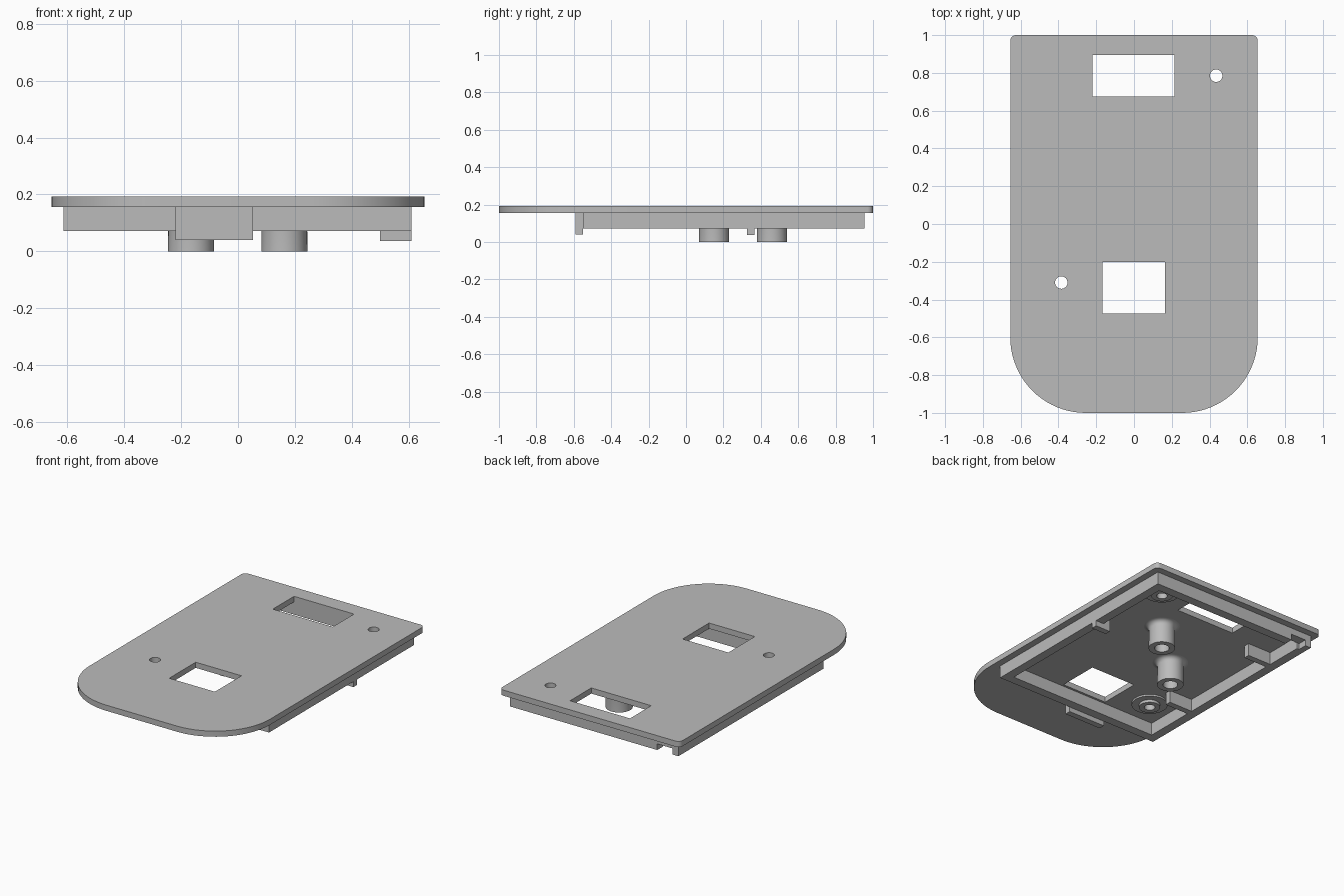
import bpy, bmesh, math

if "Cube" in bpy.data.objects:
    bpy.data.objects.remove(bpy.data.objects["Cube"])

grey = bpy.data.materials.new("plain grey")
grey.diffuse_color = (0.5, 0.5, 0.5, 1)
grey.use_nodes = True
grey.node_tree.nodes["Principled BSDF"].inputs["Base Color"].default_value = grey.diffuse_color


def rect(x0, x1, y0, y1):
    return [(x0, y0), (x1, y0), (x1, y1), (x0, y1)]


def circle(x, y, r, n=40):
    return [(x + r * math.cos(2 * math.pi * i / n),
             y + r * math.sin(2 * math.pi * i / n)) for i in range(n)]


def arc(x, y, r, a0, n):
    return [(x + r * math.cos(math.radians(a0 + 90 * i / n)),
             y + r * math.sin(math.radians(a0 + 90 * i / n))) for i in range(n + 1)]


def finish(ob):
    ob.data.materials.clear()
    ob.data.materials.append(grey)
    bpy.ops.object.select_all(action='DESELECT')
    ob.select_set(True)
    bpy.context.view_layer.objects.active = ob
    bpy.ops.object.shade_smooth_by_angle(angle=math.radians(30))
    return ob


def slab(name, loops, z0, z1):
    """Extrude a flat outline (first loop) with holes (other loops)."""
    cu = bpy.data.curves.new(name, 'CURVE')
    cu.dimensions, cu.fill_mode, cu.extrude = '2D', 'BOTH', (z1 - z0) / 2
    for loop in loops:
        sp = cu.splines.new('POLY')
        sp.points.add(len(loop) - 1)
        for p, (x, y) in zip(sp.points, loop):
            p.co = (x, y, 0, 1)
        sp.use_cyclic_u = True
    tmp = bpy.data.objects.new(name, cu)
    bpy.context.collection.objects.link(tmp)
    me = bpy.data.meshes.new_from_object(
        tmp.evaluated_get(bpy.context.evaluated_depsgraph_get()))
    bpy.data.objects.remove(tmp)
    bm = bmesh.new()
    bm.from_mesh(me)
    bmesh.ops.translate(bm, verts=bm.verts, vec=(0, 0, (z0 + z1) / 2))
    bmesh.ops.remove_doubles(bm, verts=bm.verts, dist=1e-5)
    bmesh.ops.recalc_face_normals(bm, faces=bm.faces)
    bm.to_mesh(me)
    bm.free()
    ob = bpy.data.objects.new(name, me)
    bpy.context.collection.objects.link(ob)
    return finish(ob)


def lathe(name, x, y, profile, n=40):
    """Revolve a closed (radius, z) profile around a vertical axis."""
    bm = bmesh.new()
    rings = [[bm.verts.new((cx, cy, z)) for cx, cy in circle(x, y, r, n)]
             for r, z in profile]
    for a, b in zip(rings, rings[1:] + rings[:1]):
        for i in range(n):
            j = (i + 1) % n
            bm.faces.new((a[i], a[j], b[j], b[i]))
    bmesh.ops.recalc_face_normals(bm, faces=bm.faces)
    me = bpy.data.meshes.new(name)
    bm.to_mesh(me)
    bm.free()
    ob = bpy.data.objects.new(name, me)
    bpy.context.collection.objects.link(ob)
    return finish(ob)


W, TOP, UNDER, RIM = 0.655, 0.192, 0.155, 0.072
HOLES = [(0.435, 0.785), (-0.385, -0.31)]

# cover plate with large front corners, two windows and two screw holes
R, r = 0.4, 0.03
outline = (arc(-W + R, -1 + R, R, 180, 20) + arc(W - R, -1 + R, R, 270, 20)
           + arc(W - r, 1 - r, r, 0, 5) + arc(-W + r, 1 - r, r, 90, 5))
slab("cover_plate", [outline, rect(-0.22, 0.215, 0.675, 0.895),
                     rect(-0.167, 0.165, -0.475, -0.2)]
     + [circle(x, y, 0.033) for x, y in HOLES], UNDER, TOP)

# rim wall underneath, with a shallow notch in the back edge
slab("rim_upper", [rect(-0.613, 0.61, -0.55, 0.955),
                   rect(-0.553, 0.55, -0.49, 0.895)], 0.112, UNDER)
slab("rim_lower", [[(-0.46, 0.955), (-0.46, 0.895), (0.55, 0.895), (0.55, -0.49),
                    (-0.553, -0.49), (-0.553, 0.895), (-0.57, 0.895), (-0.57, 0.955),
                    (-0.613, 0.955), (-0.613, -0.55), (0.61, -0.55), (0.61, 0.955)]],
     RIM, 0.112)

# catches and inner ribs
slab("front_catch", [rect(-0.22, 0.053, -0.59, -0.55)], 0.04, UNDER)
slab("side_catch", [rect(0.5, 0.61, 0.325, 0.365)], 0.036, UNDER)
for i, y in enumerate((-0.11, 0.64)):
    slab(f"inner_rib_{i + 1}", [rect(-0.56, -0.38, y - 0.04, y)], RIM, UNDER)

# hollow posts with a filleted foot
fillet = [(0.11 - 0.03 * math.sin(math.radians(a)),
           UNDER - 0.03 * (1 - math.cos(math.radians(a)))) for a in range(0, 91, 18)]
for i, (x, y) in enumerate([(0.163, 0.46), (-0.165, 0.15)]):
    lathe(f"post_{i + 1}", x, y, fillet + [(0.081, 0), (0.045, 0), (0.045, UNDER)])

# stepped bosses around the screw holes
for i, (x, y) in enumerate(HOLES):
    lathe(f"screw_boss_{i + 1}", x, y, [(0.11, UNDER), (0.11, 0.143), (0.065, 0.143),
                                        (0.065, 0.125), (0.033, 0.125), (0.033, UNDER)])
